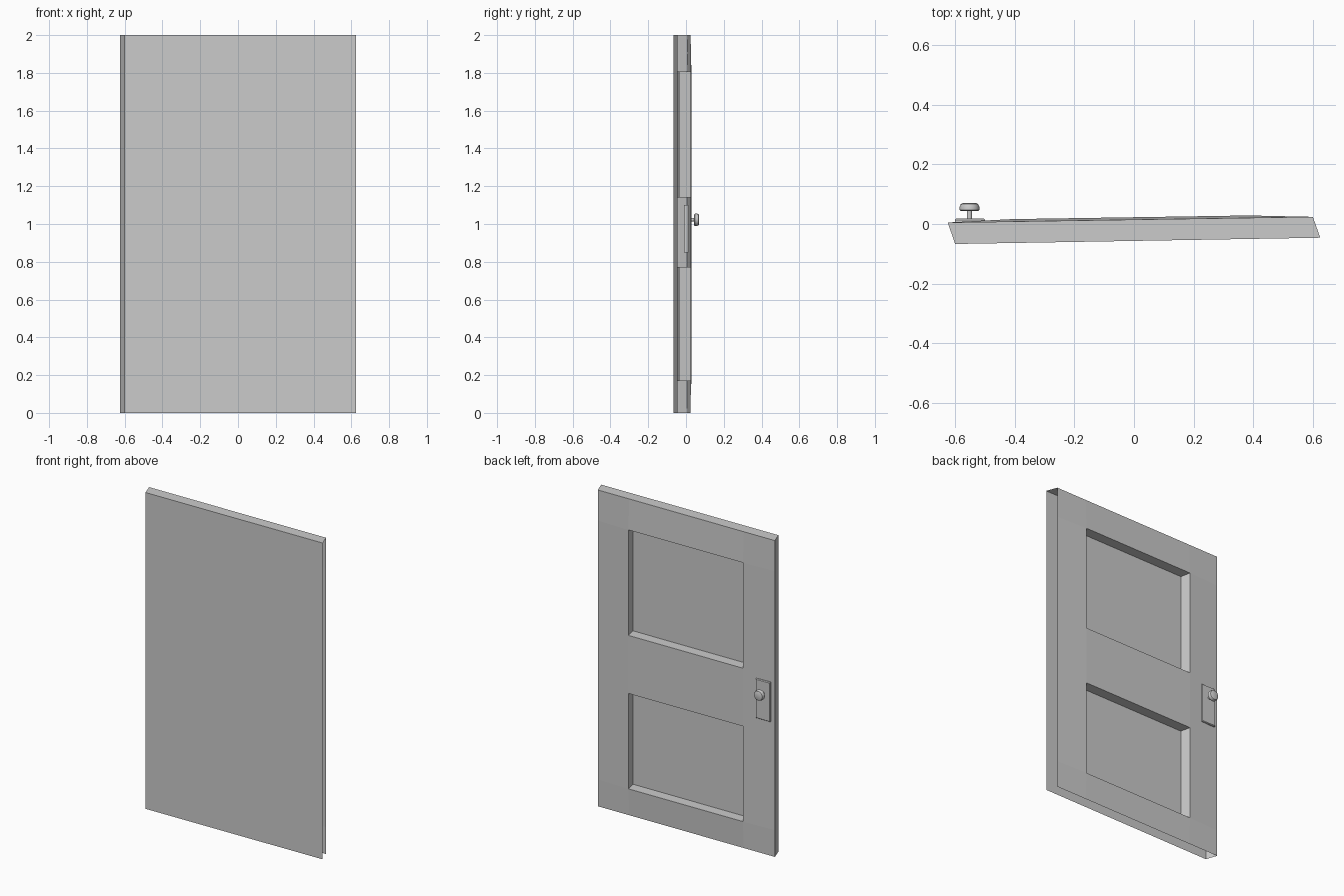
import bpy, bmesh, math
from mathutils import Matrix, Vector

if "Cube" in bpy.data.objects:
    bpy.data.objects.remove(bpy.data.objects["Cube"])


def finish(bm, name):
    bmesh.ops.remove_doubles(bm, verts=bm.verts, dist=1e-5)
    mesh = bpy.data.meshes.new(name)
    bm.to_mesh(mesh)
    bm.free()
    ob = bpy.data.objects.new(name, mesh)
    bpy.context.collection.objects.link(ob)
    return ob


def quad(bm, *pts):
    bm.faces.new([bm.verts.new(p) for p in pts])


# Door slab: a skewed shell, open at the hinge side and the bottom
BL, BR = (-0.625, 0.005), (0.6, 0.024)      # back edge corners
FL, FR = (-0.6, -0.067), (0.625, -0.046)    # front edge corners
XS = [-0.625, -0.41, 0.383, 0.6]
ZS = [0, 0.17, 0.773, 1.14, 1.807, 2]


def back(i, k):
    """Back surface point; the inner grid bulges out slightly."""
    t = (XS[i] - BL[0]) / (BR[0] - BL[0])
    y = BL[1] + t * (BR[1] - BL[1])
    if i in (1, 2) and 0 < k < 5:
        y += 0.008
    return Vector((XS[i], y, ZS[k]))


bm = bmesh.new()
for i in range(3):
    for k in range(5):
        if i == 1 and k in (1, 3):
            # Sunken panel: four walls and a floor
            rim = [back(1, k), back(1, k + 1), back(2, k + 1), back(2, k)]
            floor = [p + Vector((0.014, -0.066, 0)) for p in rim]
            for a in range(4):
                b = (a + 1) % 4
                quad(bm, rim[a], rim[b], floor[b], floor[a])
            quad(bm, *floor)
        else:
            quad(bm, back(i, k), back(i, k + 1), back(i + 1, k + 1), back(i + 1, k))
# Front sheet, latch edge
quad(bm, (*FL, 0), (*FR, 0), (*FR, 2), (*FL, 2))
quad(bm, (*BL, 0), (*FL, 0), (*FL, 2), (*BL, 2))
# Top cap, following the back grid
bm.faces.new([bm.verts.new(p) for p in [(*FL, 2), (*FR, 2)] + [back(i, 5) for i in (3, 2, 1, 0)]])
finish(bm, "door")

# Lock plate: a thin box with a chamfered face
bm = bmesh.new()
px, pz = -0.55, 0.975
rings = []
for y, w, h in [(-0.01, 0.05, 0.125), (0.014, 0.05, 0.125), (0.019, 0.046, 0.121)]:
    rings.append([(px + sx * w, y, pz + sz * h)
                  for sx, sz in ((-1, -1), (-1, 1), (1, 1), (1, -1))])
quad(bm, *reversed(rings[0]))
quad(bm, *rings[-1])
for r0, r1 in zip(rings, rings[1:]):
    for a in range(4):
        b = (a + 1) % 4
        quad(bm, r0[a], r0[b], r1[b], r1[a])
finish(bm, "lock_plate")

# Knob: turned stem and head along +y
profile = [(0.009, 0.015), (0.009, 0.044), (0.028, 0.043), (0.033, 0.047),
           (0.033, 0.058), (0.029, 0.067), (0.022, 0.070), (0, 0.070)]
bm = bmesh.new()
vs = [bm.verts.new((r, y, 0)) for r, y in profile]
es = [bm.edges.new(p) for p in zip(vs, vs[1:])]
bmesh.ops.spin(bm, geom=vs + es, cent=(0, 0, 0), axis=(0, 1, 0),
               angle=2 * math.pi, steps=16)
bmesh.ops.remove_doubles(bm, verts=bm.verts, dist=1e-5)
bmesh.ops.recalc_face_normals(bm, faces=bm.faces)
bmesh.ops.transform(bm, matrix=Matrix.Translation((-0.552, 0, 1.022)), verts=bm.verts)
knob = finish(bm, "knob")
bpy.context.view_layer.objects.active = knob
knob.select_set(True)
bpy.ops.object.shade_smooth_by_angle(angle=math.radians(35))
